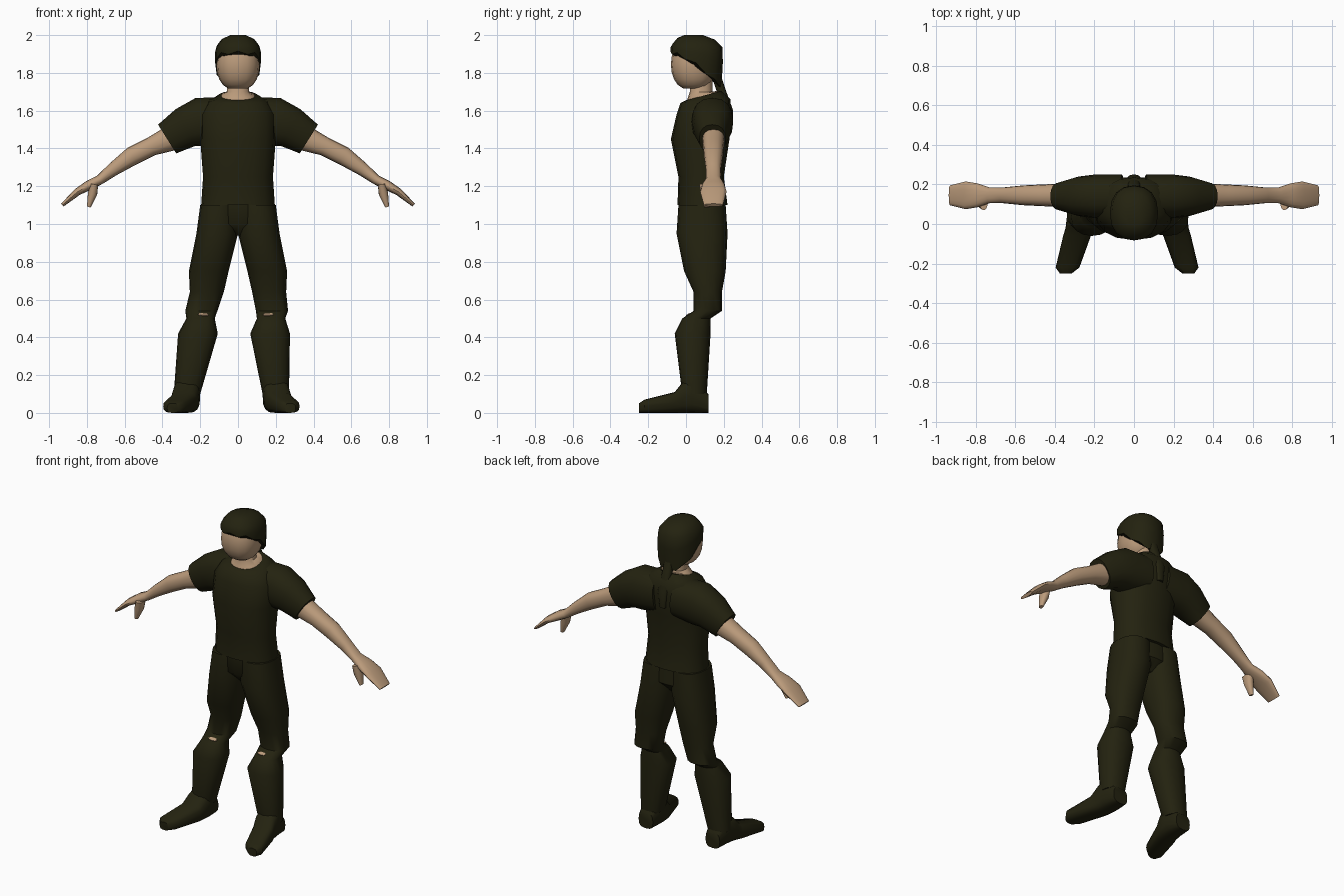
import bpy, bmesh, math
from mathutils import Vector

cube = bpy.data.objects.get("Cube")
if cube:
    bpy.data.objects.remove(cube, do_unlink=True)


def material(name, colour):
    mat = bpy.data.materials.new(name)
    mat.use_nodes = True
    mat.diffuse_color = (*colour, 1)
    bsdf = mat.node_tree.nodes["Principled BSDF"]
    bsdf.inputs["Base Color"].default_value = (*colour, 1)
    return mat


olive = material("dark olive", (.017, .016, .005))
skin = material("skin", (.5, .33, .2))


def oval(centre, across, along, power=2.3, sides=16):
    """Rounded ring of points spanned by two half axes."""
    centre, across, along = Vector(centre), Vector(across), Vector(along)
    ring = []
    for i in range(sides):
        angle = math.tau * i / sides
        c, s = math.cos(angle), math.sin(angle)
        ring.append(centre + across * math.copysign(abs(c) ** (2 / power), c)
                    + along * math.copysign(abs(s) ** (2 / power), s))
    return ring


def level(height, half, front, back, middle=0, rise=0, curve=1, ragged=0):
    """Horizontal ring; rise lifts its back edge, ragged notches its points."""
    ring = oval((middle, (front + back) / 2, height),
                (half, 0, 0), (0, (back - front) / 2, 0))
    for i, point in enumerate(ring):
        share = max((point.y - front) / (back - front), 0)
        point.z += rise * share ** curve - ragged * (i % 2)
    return ring


def loft(name, rings, mat):
    """Skin a closed tube through the rings."""
    bm = bmesh.new()
    loops = [[bm.verts.new(point) for point in ring] for ring in rings]
    for low, high in zip(loops, loops[1:]):
        for i in range(len(low)):
            bm.faces.new((low[i - 1], low[i], high[i], high[i - 1]))
    bm.faces.new(loops[0])
    bm.faces.new(loops[-1])
    bmesh.ops.recalc_face_normals(bm, faces=bm.faces)
    mesh = bpy.data.meshes.new(name)
    bm.to_mesh(mesh)
    bm.free()
    mesh.materials.append(mat)
    mesh.shade_smooth()
    mesh.set_sharp_from_angle(angle=math.radians(45))
    obj = bpy.data.objects.new(name, mesh)
    bpy.context.collection.objects.link(obj)


def limb(name, side, depth, stations, mat):
    """Tube along a bent path; each station is x, z, half thickness, half depth."""
    path = [Vector((side * x, depth, z)) for x, z, thick, wide in stations]
    rings = []
    for i, (x, z, thick, wide) in enumerate(stations):
        ahead = path[min(i + 1, len(path) - 1)]
        behind = path[max(i - 1, 0)]
        normal = (ahead - behind).normalized().cross(Vector((0, 1, 0)))
        rings.append(oval(path[i], normal * thick, (0, wide, 0)))
    loft(name, rings, mat)


# Shirt body, with the collar lower at the front
loft("shirt_body", [
    level(height=1.1, half=.195, front=-.045, back=.22),
    level(height=1.25, half=.185, front=-.04, back=.2),
    level(height=1.45, half=.2, front=-.08, back=.23),
    level(height=1.58, half=.2, front=-.05, back=.24),
    level(height=1.64, half=.16, front=-.03, back=.235, rise=.02),
    level(height=1.655, half=.1, front=0, back=.19, rise=.05),
], olive)

# Seat of the trousers
loft("trouser_seat", [
    level(height=.94, half=.04, front=.02, back=.15),
    level(height=1, half=.18, front=-.035, back=.205),
    level(height=1.13, half=.185, front=-.035, back=.2),
], olive)


def stance(side, height):
    """Sideways offset of the lower right leg, which stands wider."""
    if side > 0:
        return 0
    return -.07 * min(max((.6 - height) / .3, 0), 1)


def leg_ring(side, height, middle, half, front, back):
    centre = side * middle + stance(side, height)
    return level(height, half, front, back, middle=centre)


def trouser_leg(name, side):
    loft(name, [
        leg_ring(side, height=1.1, middle=.1, half=.1, front=-.04, back=.21),
        leg_ring(side, height=.95, middle=.11, half=.11, front=-.05, back=.22),
        leg_ring(side, height=.75, middle=.155, half=.105, front=-.01, back=.21),
        leg_ring(side, height=.64, middle=.165, half=.09, front=.04, back=.19),
        leg_ring(side, height=.54, middle=.18, half=.085, front=.04, back=.19),
        leg_ring(side, height=.5, middle=.175, half=.075, front=-.02, back=.13),
        leg_ring(side, height=.42, middle=.17, half=.105, front=-.06, back=.13),
        leg_ring(side, height=.1, middle=.2, half=.07, front=-.02, back=.11),
    ], olive)


def shoe_ring(side, depth, half, top):
    """Upright ring of the shoe, which turns outward towards the toe."""
    middle = side * (.2 + .3 * max(-depth, 0)) + stance(side, height=0)
    return oval((middle, depth, top / 2), (half, 0, 0), (0, 0, top / 2), power=3)


def shoe(name, side):
    loft(name, [
        shoe_ring(side, depth=.118, half=.05, top=.1),
        shoe_ring(side, depth=.03, half=.07, top=.19),
        shoe_ring(side, depth=-.02, half=.07, top=.16),
        shoe_ring(side, depth=-.06, half=.07, top=.11),
        shoe_ring(side, depth=-.22, half=.06, top=.07),
        shoe_ring(side, depth=-.25, half=.03, top=.05),
    ], olive)


def knee_tear(name, side):
    """Thin plate lying on the slope above the shin."""
    base = Vector((side * .16 + stance(side, height=.5), .01, .52))
    lift = Vector((0, -.002, .003))
    loft(name, [oval(base + lift * step, (.028, 0, 0), (0, .009, .006), sides=8)
                for step in (-1, 1)], skin)


# Paired parts
for label, side in (("left", 1), ("right", -1)):
    trouser_leg(label + "_trouser_leg", side)
    shoe(label + "_shoe", side)
    knee_tear(label + "_knee_tear", side)
    limb(label + "_sleeve", side, .14, [
        (.06, 1.55, .12, .11), (.2, 1.54, .13, .11),
        (.28, 1.51, .11, .1), (.375, 1.45, .09, .07),
    ], olive)
    limb(label + "_arm", side, .145, [
        (.34, 1.46, .07, .06), (.46, 1.41, .05, .055), (.56, 1.36, .05, .05),
        (.66, 1.29, .036, .04), (.73, 1.235, .026, .04), (.79, 1.205, .026, .06),
        (.85, 1.17, .02, .07), (.93, 1.1, .01, .05),
    ], skin)
    limb(label + "_thumb", side, .11, [
        (.76, 1.21, .02, .04), (.77, 1.16, .025, .03), (.79, 1.09, .01, .015),
    ], skin)

# Neck
loft("neck", [
    level(height=1.64, half=.1, front=0, back=.18, rise=.04),
    level(height=1.67, half=.085, front=.01, back=.17, rise=.035),
    level(height=1.7, half=.058, front=.02, back=.14),
    level(height=1.78, half=.055, front=.02, back=.14),
], skin)

# Head, an egg narrowing to the chin
head_rings = []
for step in range(1, 10):
    angle = math.pi * step / 10
    width = math.sin(angle) ** .7
    head_rings.append(level(height=1.845 - .135 * math.cos(angle),
                            half=.115 * width,
                            front=.04 - .12 * width, back=.04 + .12 * width))
loft("head", head_rings, skin)

# Hair cap with a ragged fringe, and the ponytail
loft("hair", [
    level(height=1.915, half=.121, front=-.083, back=.188,
          rise=-.185, curve=1.6, ragged=.016),
    level(height=1.935, half=.122, front=-.082, back=.195, rise=-.08, curve=1.6),
    level(height=1.955, half=.112, front=-.07, back=.193, rise=-.02),
    level(height=1.985, half=.085, front=-.045, back=.155, rise=-.01),
    level(height=2, half=.04, front=-.01, back=.09),
], olive)
loft("ponytail", [
    level(height=1.8, half=.03, front=.13, back=.18),
    level(height=1.71, half=.03, front=.16, back=.21),
    level(height=1.6, half=.035, front=.2, back=.25),
    level(height=1.5, half=.02, front=.22, back=.245),
], olive)
